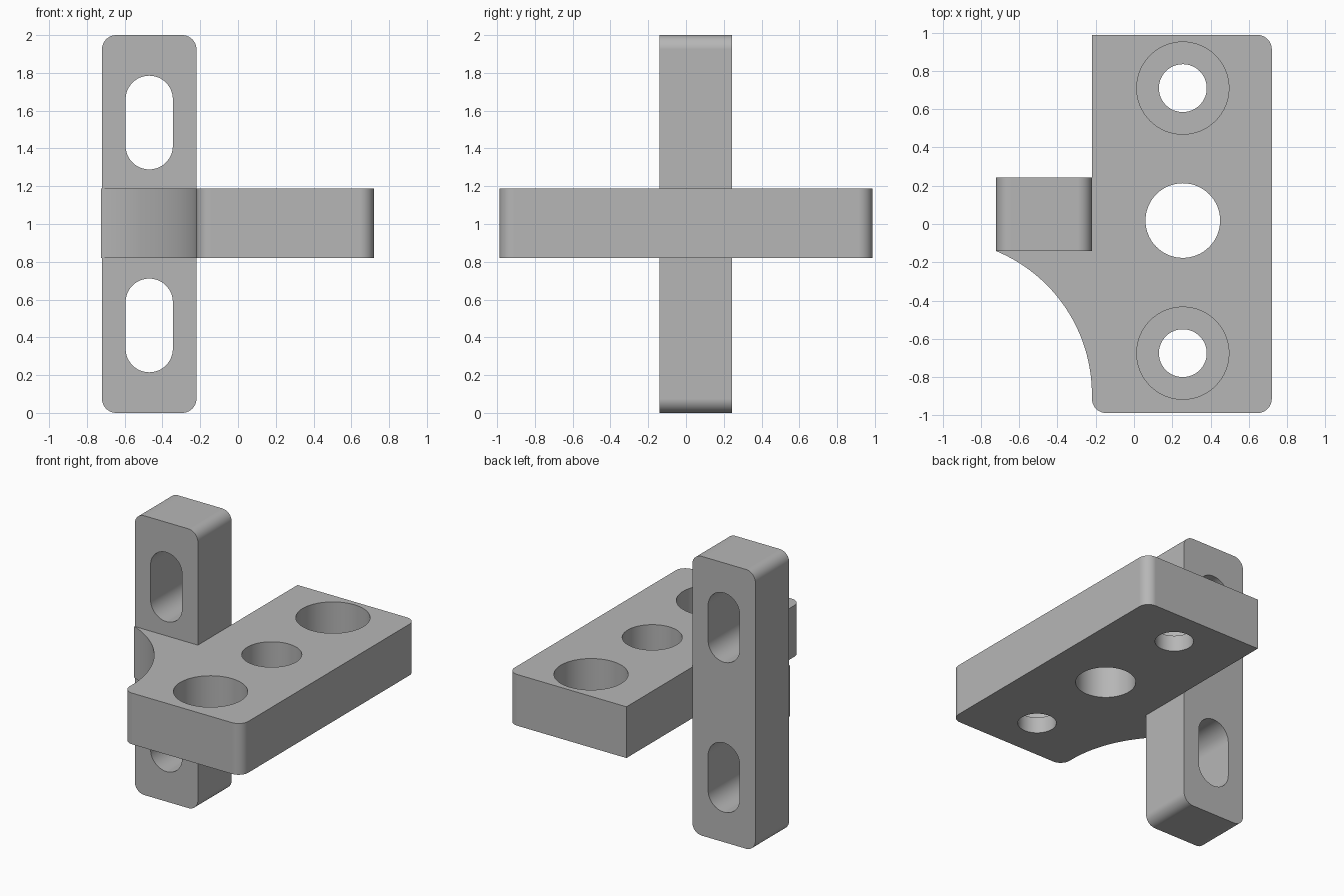
import bpy
import bmesh
from math import radians, cos, sin, asin, pi
from mathutils import Vector

if "Cube" in bpy.data.objects:
    bpy.data.objects.remove(bpy.data.objects["Cube"], do_unlink=True)

grey = bpy.data.materials.new("plain_grey")
grey.use_nodes = True
grey.diffuse_color = (0.47, 0.47, 0.47, 1)
grey.node_tree.nodes["Principled BSDF"].inputs["Base Color"].default_value = grey.diffuse_color


def arc(cx, cy, r, start, end, steps):
    """Points along a circular arc, angles in radians."""
    angles = [start + (end - start) * i / steps for i in range(steps + 1)]
    return [(cx + r * cos(a), cy + r * sin(a)) for a in angles]


def round_rect(x0, x1, y0, y1, r, steps=10):
    """Counter-clockwise rectangle with rounded corners."""
    corners = [(x1 - r, y0 + r), (x1 - r, y1 - r), (x0 + r, y1 - r), (x0 + r, y0 + r)]
    points = []
    for i, (cx, cy) in enumerate(corners):
        points += arc(cx, cy, r, (i - 1) * pi / 2, i * pi / 2, steps)
    return points


def prism(name, outline, lo, hi, upright=False):
    """Extrude an outline along z, or an x-z outline along y."""
    bm = bmesh.new()
    base = [bm.verts.new((u, lo, v) if upright else (u, v, lo)) for u, v in outline]
    face = bm.faces.new(base)
    moved = bmesh.ops.extrude_face_region(bm, geom=[face])["geom"]
    shift = Vector((0, hi - lo, 0)) if upright else Vector((0, 0, hi - lo))
    bmesh.ops.translate(bm, vec=shift, verts=[v for v in moved if isinstance(v, bmesh.types.BMVert)])
    bmesh.ops.remove_doubles(bm, verts=bm.verts, dist=0.0001)
    bmesh.ops.recalc_face_normals(bm, faces=bm.faces)
    mesh = bpy.data.meshes.new(name)
    bm.to_mesh(mesh)
    bm.free()
    mesh.materials.append(grey)
    obj = bpy.data.objects.new(name, mesh)
    bpy.context.collection.objects.link(obj)
    return obj


def activate(obj):
    bpy.ops.object.select_all(action="DESELECT")
    obj.select_set(True)
    bpy.context.view_layer.objects.active = obj


def cut(obj, cutter):
    cutter.hide_render = True
    mod = obj.modifiers.new("cut", "BOOLEAN")
    mod.operation = "DIFFERENCE"
    mod.solver = "EXACT"
    mod.object = cutter
    activate(obj)
    bpy.ops.object.modifier_apply(modifier=mod.name)
    bpy.data.objects.remove(cutter, do_unlink=True)


def finish(obj):
    activate(obj)
    bpy.ops.object.shade_smooth_by_angle(angle=radians(30))
    normals = obj.modifiers.new("normals", "WEIGHTED_NORMAL")
    normals.keep_sharp = True


LEFT, INNER, RIGHT = -0.72, -0.22, 0.72
FRONT, BACK = -0.14, 0.243
END, CORNER = 0.988, 0.075
BOTTOM, TOP = 0.82, 1.187

# Upright bar with two slots
bar = prism("upright_bar", round_rect(LEFT, INNER, 0, 2, CORNER), FRONT, BACK, True)
for z in (0.463, 1.537):
    slot = round_rect(-0.595, -0.345, z - 0.248, z + 0.248, 0.1249, 16)
    cut(bar, prism("slot_cutter", slot, -0.5, 0.6, True))
finish(bar)

# Mounting plate whose concave web runs out to the bar
sweep_r, sweep_y = 0.81, -0.89
sweep_end = asin((FRONT - sweep_y) / sweep_r)
web = arc(INNER - sweep_r, sweep_y, sweep_r, sweep_end, 0, 32)
outline = web + arc(INNER + CORNER, CORNER - END, CORNER, pi, 1.5 * pi, 10)
outline += arc(RIGHT - CORNER, CORNER - END, CORNER, -pi / 2, 0, 10)
outline += arc(RIGHT - CORNER, END - CORNER, CORNER, 0, pi / 2, 10)
outline += [(INNER, END), (INNER, BACK), (-0.3, 0.1), (-0.3, -0.1)]
plate = prism("mounting_plate", outline, BOTTOM, TOP)

# Centre bore, then two counterbored screw holes: y, radius, floor height
for y, radius, floor in ((0.018, 0.195, 0), (0.71, 0.125, 0), (-0.675, 0.125, 0),
                         (0.71, 0.241, 0.935), (-0.675, 0.241, 0.935)):
    circle = arc(0.255, y, radius, 0, 2 * pi, 64)[:-1]
    cut(plate, prism("hole_cutter", circle, floor, 2, False))
finish(plate)
